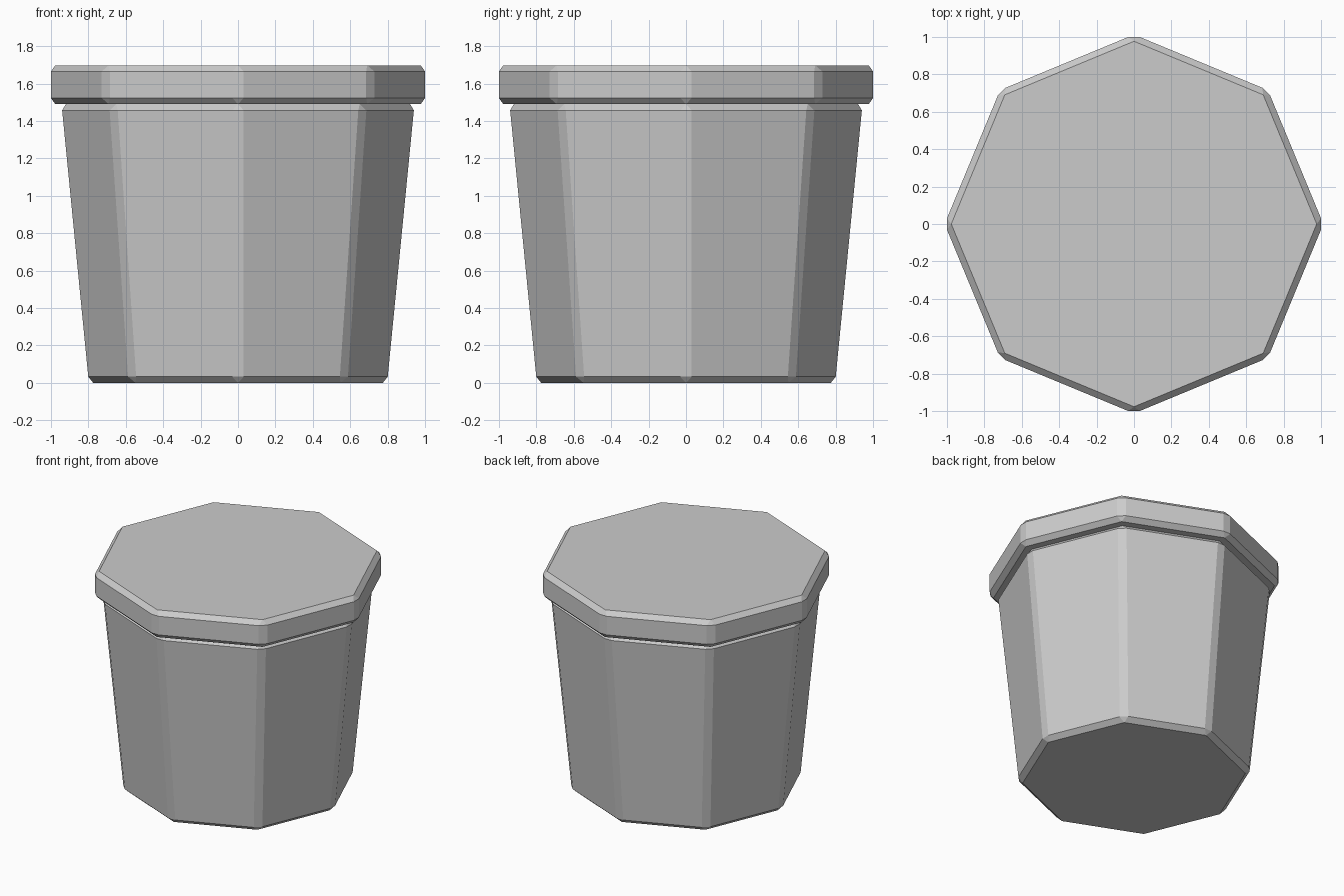
import bpy
import bmesh
from mathutils import Matrix

SIDES = 8
CHAMFER = 0.033

default_cube = bpy.data.objects.get("Cube")
if default_cube:
    bpy.data.objects.remove(default_cube, do_unlink=True)

# Single flat grey for the whole pot
grey = bpy.data.materials.new("plain_grey")
grey.use_nodes = True
colour = (0.6, 0.6, 0.6, 1.0)
grey.diffuse_color = colour
grey.node_tree.nodes["Principled BSDF"].inputs["Base Color"].default_value = colour


def octagon_part(name, bottom_radius, top_radius, bottom, top):
    """Tapered octagonal block with corners on the axes and chamfered edges."""
    bm = bmesh.new()
    bmesh.ops.create_cone(
        bm, cap_ends=True, segments=SIDES,
        radius1=bottom_radius, radius2=top_radius, depth=top - bottom,
        matrix=Matrix.Translation((0, 0, (bottom + top) / 2)))
    mesh = bpy.data.meshes.new(name)
    bm.to_mesh(mesh)
    bm.free()
    mesh.materials.append(grey)
    part = bpy.data.objects.new(name, mesh)
    bpy.context.collection.objects.link(part)
    bevel = part.modifiers.new("chamfer", "BEVEL")
    bevel.width = CHAMFER
    bevel.segments = 1
    bevel.limit_method = "ANGLE"
    return part


# Tapered body, then the wider lid resting on it
octagon_part("pot_body", 0.81, 0.956, 0.0, 1.49)
octagon_part("pot_lid", 1.0126, 1.0126, 1.49, 1.698)
